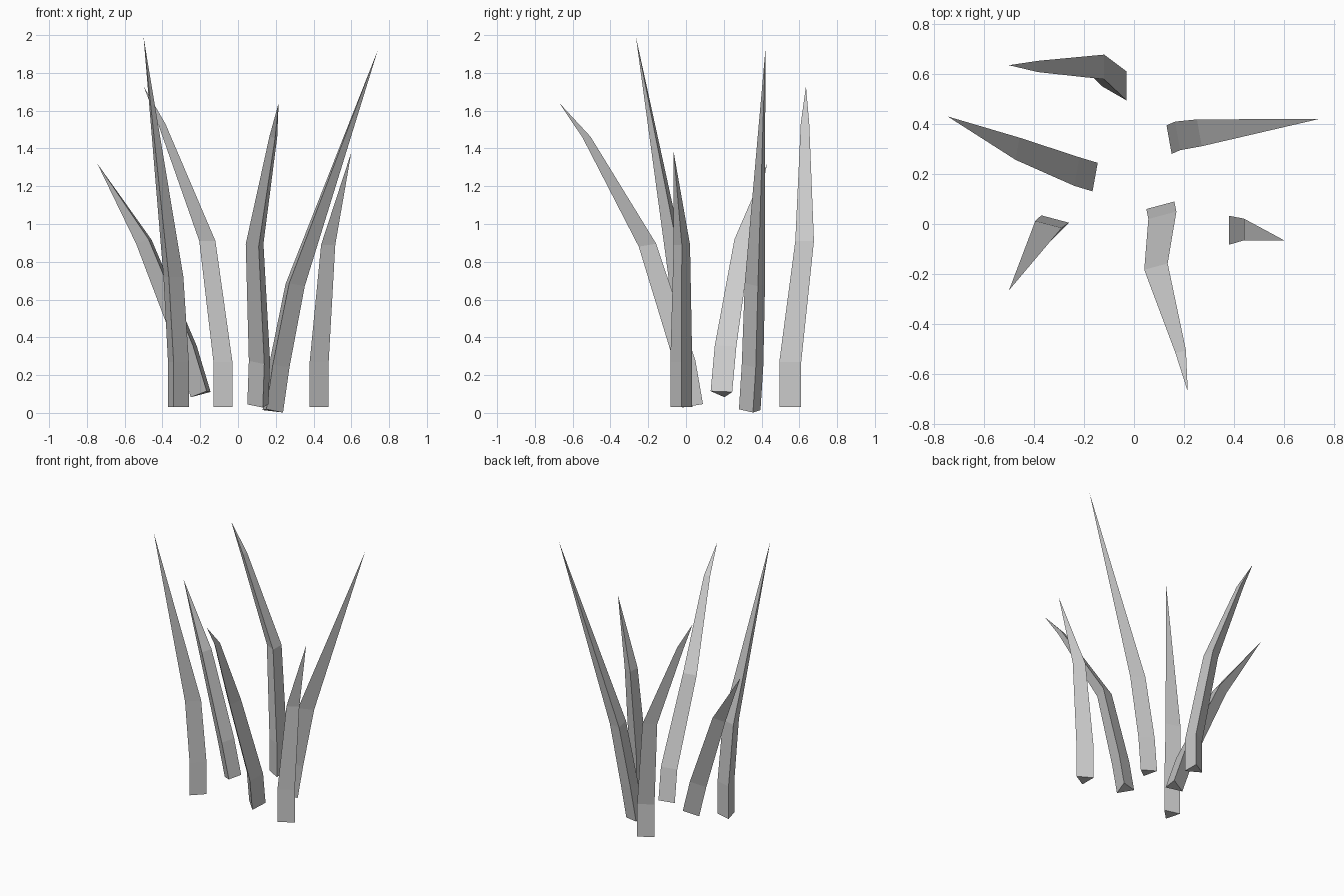
import bpy
import bmesh
from math import cos, sin, radians
from mathutils import Vector


def blade(name, angle, rings, tip):
    """Three-sided blade: rings are (x, y, z, radius), closed base, pointed tip."""
    bm = bmesh.new()
    centres = [Vector(r[:3]) for r in rings]
    # rings share the lean of the lowest segment
    tilt = Vector((0, 0, 1)).rotation_difference(centres[1] - centres[0])
    loops = []
    for c, ring in zip(centres, rings):
        loop = []
        for k in range(3):
            a = radians(angle + 120 * k)
            loop.append(bm.verts.new(c + tilt @ (Vector((cos(a), sin(a), 0)) * ring[3])))
        loops.append(loop)
    top = bm.verts.new(tip)
    bm.faces.new(loops[0][::-1])
    for k in range(3):
        n = (k + 1) % 3
        for lo, hi in zip(loops, loops[1:]):
            bm.faces.new((lo[k], lo[n], hi[n], hi[k]))
        bm.faces.new((loops[-1][k], loops[-1][n], top))
    bmesh.ops.recalc_face_normals(bm, faces=bm.faces)
    mesh = bpy.data.meshes.new(name)
    bm.to_mesh(mesh)
    bm.free()
    bpy.context.collection.objects.link(bpy.data.objects.new(name, mesh))


# Short blade on the right
blade("right_blade", 0,
      [(0.413, -0.025, 0.03, 0.067), (0.413, -0.025, 0.27, 0.067),
       (0.465, -0.022, 0.89, 0.05)], (0.60, -0.065, 1.38))

# Tall blade front left
blade("front_left_blade", 15,
      [(-0.324, -0.012, 0.03, 0.066), (-0.324, -0.012, 0.27, 0.066),
       (-0.350, -0.032, 0.72, 0.063)], (-0.50, -0.265, 1.99))

# Bent blade at the back
blade("back_blade", 180,
      [(-0.063, 0.552, 0.03, 0.067), (-0.063, 0.552, 0.27, 0.067),
       (-0.148, 0.628, 0.91, 0.057), (-0.397, 0.63, 1.53, 0.026)],
      (-0.50, 0.635, 1.73))

# Bent blade at the front
blade("front_blade", 45,
      [(0.114, 0.043, 0.04, 0.067), (0.122, 0.003, 0.27, 0.067),
       (0.095, -0.197, 0.89, 0.056), (0.19, -0.523, 1.46, 0.025)],
      (0.215, -0.67, 1.64))

# Tall blade back right
blade("back_right_blade", 10,
      [(0.173, 0.343, 0.012, 0.067), (0.207, 0.358, 0.25, 0.067),
       (0.292, 0.37, 0.68, 0.063)], (0.74, 0.42, 1.92))

# Leaning blade on the left
blade("left_blade", 170,
      [(-0.187, 0.193, 0.103, 0.067), (-0.26, 0.215, 0.345, 0.067),
       (-0.49, 0.305, 0.91, 0.052)], (-0.745, 0.43, 1.32))
